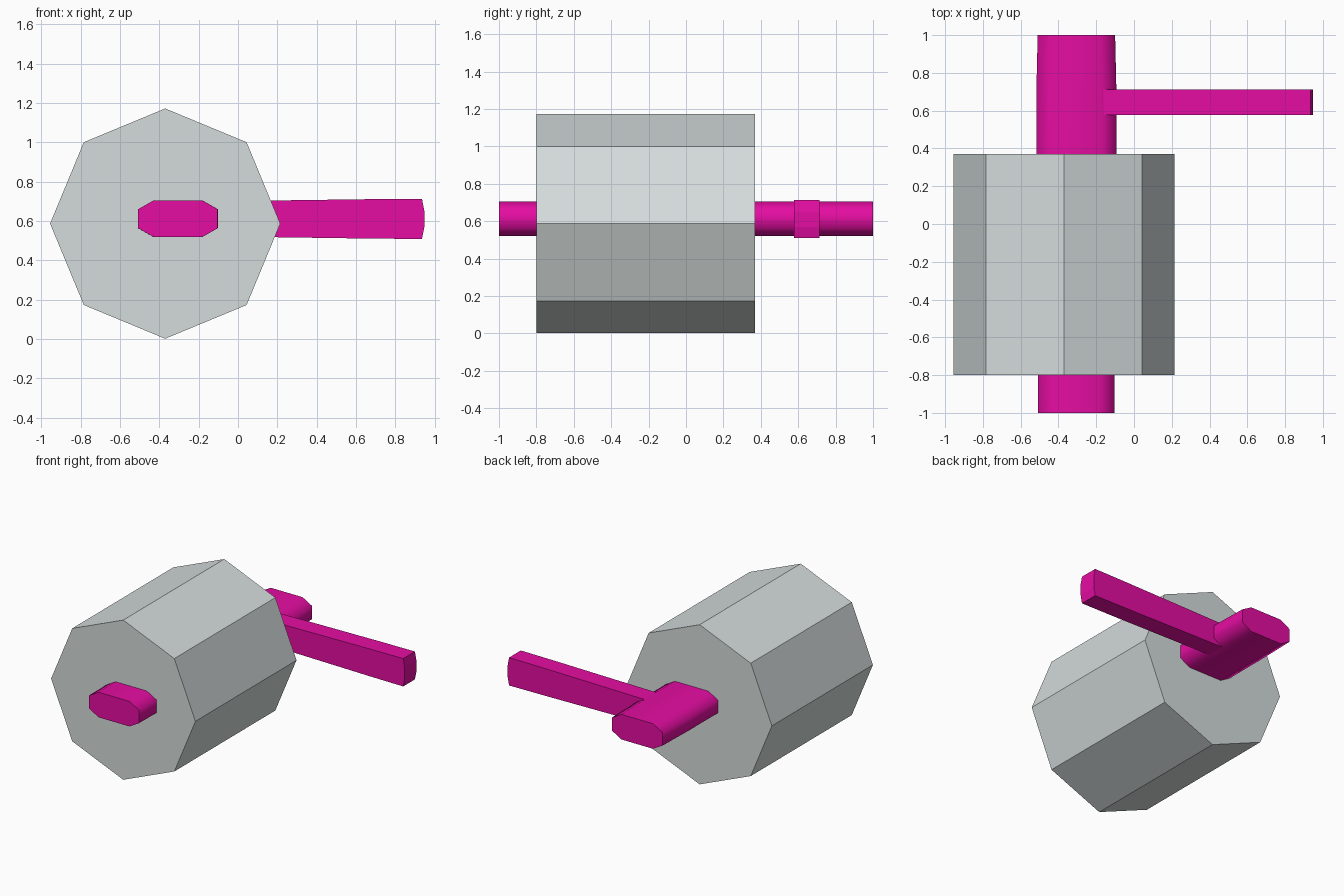
import bpy, math

if "Cube" in bpy.data.objects:
    bpy.data.objects.remove(bpy.data.objects["Cube"])


def material(name, rgb):
    m = bpy.data.materials.new(name)
    m.diffuse_color = (*rgb, 1.0)
    m.use_nodes = True
    m.node_tree.nodes["Principled BSDF"].inputs["Base Color"].default_value = m.diffuse_color
    return m


def loft(name, rings, mat, smooth_sides=False):
    """Closed solid joining rings of equal point count, capped at both ends."""
    n = len(rings[0])
    verts = [p for ring in rings for p in ring]
    faces = []
    for r in range(len(rings) - 1):
        for i in range(n):
            j = (i + 1) % n
            faces.append((r * n + i, r * n + j, (r + 1) * n + j, (r + 1) * n + i))
    sides = len(faces)
    faces.append(tuple(reversed(range(n))))
    faces.append(tuple(range((len(rings) - 1) * n, len(rings) * n)))
    mesh = bpy.data.meshes.new(name)
    mesh.from_pydata(verts, [], faces)
    mesh.materials.append(mat)
    for p in mesh.polygons:
        p.use_smooth = smooth_sides and p.index < sides
    obj = bpy.data.objects.new(name, mesh)
    bpy.context.collection.objects.link(obj)
    return obj


def xz_ring(points, y):
    # clockwise in x-z seen from the front so that faces point outwards
    return [(x, y, z) for x, z in reversed(points)]


grey = material("pale grey", (0.66, 0.72, 0.71))
magenta = material("magenta", (0.78, 0.004, 0.36))

# Octagonal drum
octagon = [(-0.37 + 0.585 * math.cos(k * math.pi / 4),
            0.587 + 0.585 * math.sin(k * math.pi / 4)) for k in range(8)]
loft("drum", [xz_ring(octagon[::-1], y) for y in (-0.80, 0.37)], grey)


# Chamfered axle through the drum, bulging slightly behind it
def axle_profile(half):
    flat = half - 0.077
    quarter = [(half, 0.048), (flat, 0.092)]
    top = quarter + [(-x, z) for x, z in reversed(quarter)]
    return [(-0.305 + x, 0.612 + z) for x, z in top + [(-x, -z) for x, z in top]]


axle_rings = [(-1.0, 0.202), (-0.6, 0.204), (0.0, 0.209),
              (0.4, 0.212), (0.7, 0.212), (1.0, 0.205)]
loft("axle", [xz_ring(axle_profile(h)[::-1], y) for y, h in axle_rings],
     magenta, smooth_sides=True)

# Side bar of the crank, widening slightly to a blunt end
bar = [(-0.30, 0.525), (0.66, 0.511), (0.935, 0.509), (0.947, 0.57),
       (0.947, 0.65), (0.935, 0.713), (0.66, 0.711), (-0.30, 0.698)]
loft("crank_bar", [xz_ring(bar[::-1], y) for y in (0.577, 0.713)], magenta)
